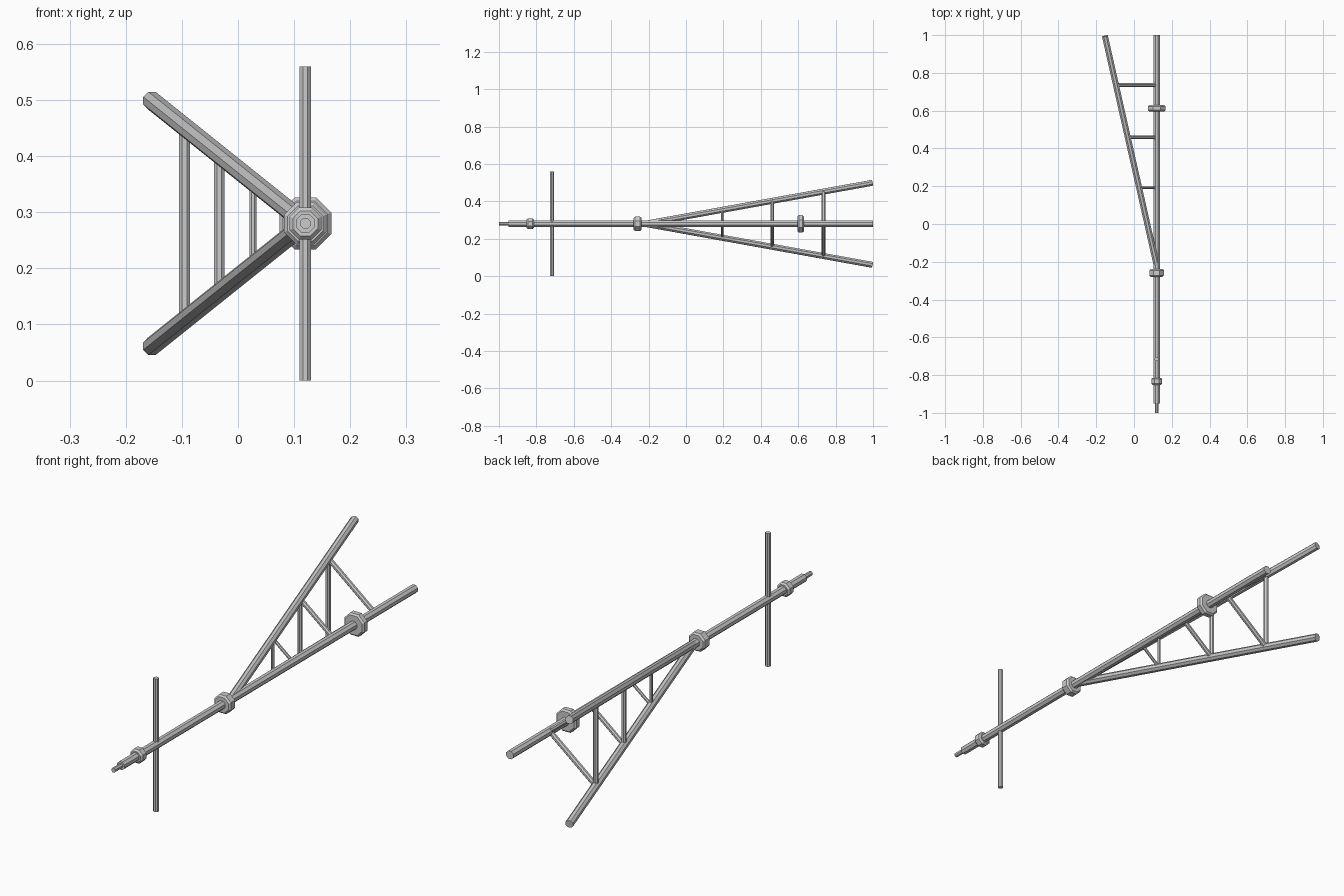
import bpy, bmesh, math
from mathutils import Vector, Matrix

if "Cube" in bpy.data.objects:
    bpy.data.objects.remove(bpy.data.objects["Cube"])

SIDES = 8
CX, CZ = 0.12, 0.28  # axis of the long shaft


def lathe(name, start, direction, profile):
    """Octagonal solid swept along a direction; profile = (distance, radius) pairs."""
    bm = bmesh.new()
    rings = []
    for d, r in profile:
        rings.append([bm.verts.new((r * math.cos(a), r * math.sin(a), d))
                      for a in (math.tau * (i + 0.5) / SIDES for i in range(SIDES))])
    for lo, hi in zip(rings, rings[1:]):
        for i in range(SIDES):
            j = (i + 1) % SIDES
            bm.faces.new((lo[i], lo[j], hi[j], hi[i]))
    bm.faces.new(rings[0][::-1])
    bm.faces.new(rings[-1])
    rot = Vector(direction).to_track_quat('Z', 'Y').to_matrix().to_4x4()
    bm.transform(Matrix.Translation(start) @ rot)
    mesh = bpy.data.meshes.new(name)
    bm.to_mesh(mesh)
    bm.free()
    obj = bpy.data.objects.new(name, mesh)
    bpy.context.collection.objects.link(obj)
    return obj


def rod(name, a, b, r):
    d = Vector(b) - Vector(a)
    return lathe(name, a, d, [(0, r), (d.length, r)])


def leg_point(y, side):
    """Point on the centre line of the upper (+1) or lower (-1) leg."""
    t = (y + 0.22) / 1.22
    return Vector((CX - 0.275 * t, y, CZ + side * 0.22 * t))


# Long shaft with its narrow tip
lathe("shaft", (CX, -1, CZ), (0, 1, 0),
      [(0, 0.010), (0.05, 0.010), (0.05, 0.018), (2.0, 0.018)])

# Chamfered collars along the shaft
for name, y, r, w in (("tip_collar", -0.833, 0.031, 0.038),
                      ("middle_collar", -0.259, 0.041, 0.042),
                      ("rear_collar", 0.613, 0.050, 0.034)):
    c = 0.007
    lathe(name, (CX, y - w / 2, CZ), (0, 1, 0),
          [(0, r - c), (c, r), (w - c, r), (w, r - c)])

# Upright cross bar
rod("cross_bar", (CX, -0.716, 0), (CX, -0.716, 2 * CZ), 0.011)

# Spread legs
for side, label in ((1, "upper"), (-1, "lower")):
    rod(label + "_leg", leg_point(-0.22, side), leg_point(0.995, side), 0.017)

# Triangular bracing between the legs and the shaft
for i, (y, r) in enumerate(((0.193, 0.007), (0.46, 0.010), (0.735, 0.011))):
    up, low = leg_point(y, 1), leg_point(y, -1)
    rod(f"upright_strut_{i + 1}", low, up, r)
    for p, label in ((up, "upper"), (low, "lower")):
        rod(f"{label}_strut_{i + 1}", p, (CX, y, CZ), r)
